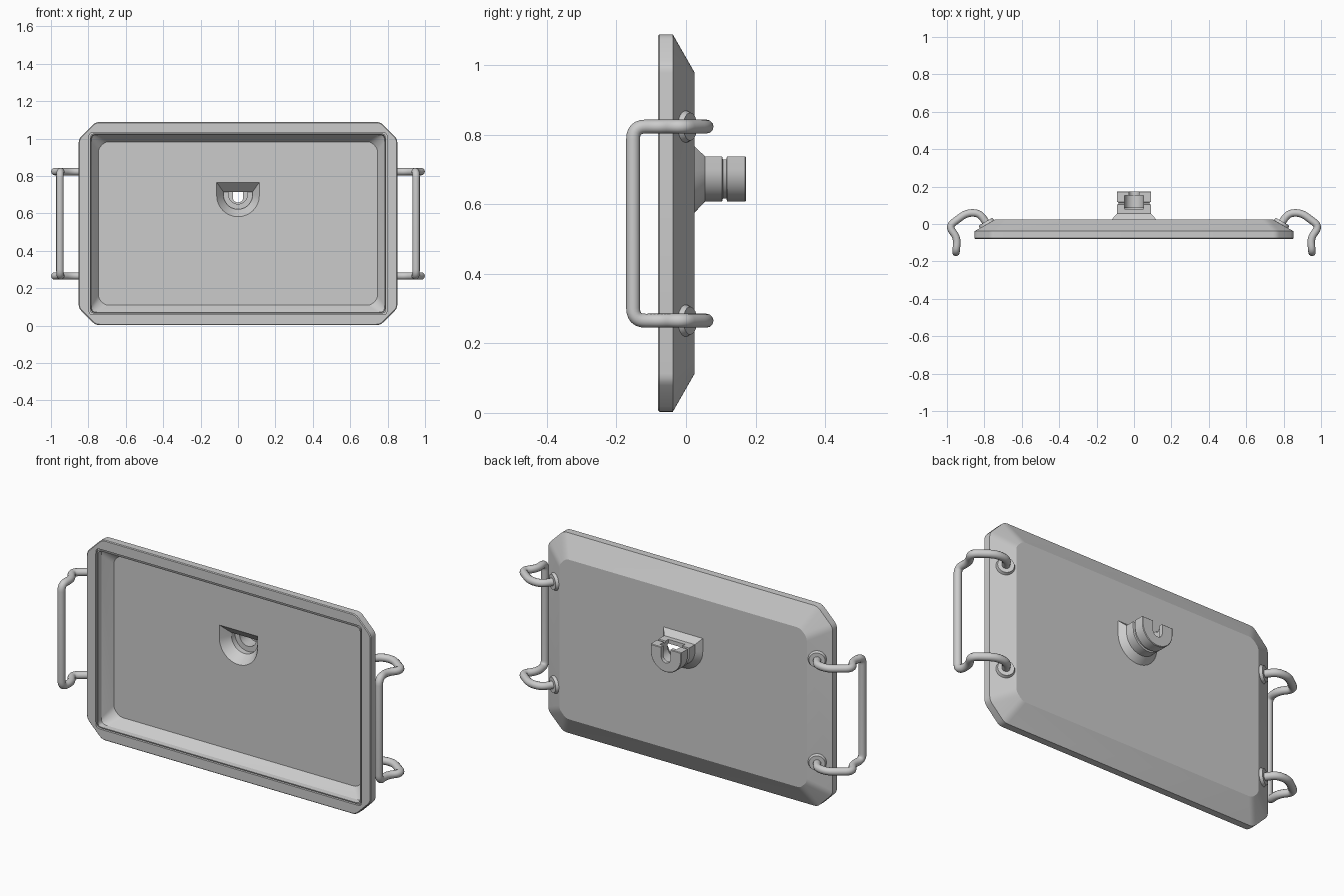
import bpy, bmesh, math
from mathutils import Vector

if "Cube" in bpy.data.objects:
    bpy.data.objects.remove(bpy.data.objects["Cube"])


def finish(obj, angle=30):
    bpy.ops.object.select_all(action='DESELECT')
    obj.select_set(True)
    bpy.context.view_layer.objects.active = obj
    bpy.ops.object.shade_smooth_by_angle(angle=math.radians(angle))


def loft(name, rings):
    """Closed solid through equal-length rings."""
    bm = bmesh.new()
    loops = [[bm.verts.new(p) for p in r] for r in rings]
    n = len(loops[0])
    for a, b in zip(loops, loops[1:]):
        for i in range(n):
            j = (i + 1) % n
            bm.faces.new((a[i], a[j], b[j], b[i]))
    bm.faces.new(loops[0])
    bm.faces.new(loops[-1])
    bmesh.ops.recalc_face_normals(bm, faces=bm.faces)
    me = bpy.data.meshes.new(name)
    bm.to_mesh(me)
    bm.free()
    obj = bpy.data.objects.new(name, me)
    bpy.context.collection.objects.link(obj)
    return obj


def fillet(points, radius, steps, closed=False):
    """Round the corners of a polyline."""
    out, n = [], len(points)
    for i, p in enumerate(points):
        if not closed and i in (0, n - 1):
            out.append(p)
            continue
        a, b = points[i - 1] - p, points[(i + 1) % n] - p
        a = p + a.normalized() * min(radius, a.length * 0.45)
        b = p + b.normalized() * min(radius, b.length * 0.45)
        for k in range(steps + 1):
            t = k / steps
            out.append(a * (1 - t) ** 2 + p * 2 * t * (1 - t) + b * t * t)
    return out


def octagon(inset, y, c):
    """Panel outline with cut corners, inset from the outer edge."""
    x, lo, hi = 0.852 - inset, inset + 0.003, 1.088 - inset
    pts = [(x, lo + c), (x, hi - c), (x - c, hi), (c - x, hi),
           (-x, hi - c), (-x, lo + c), (c - x, lo), (x - c, lo)]
    return fillet([Vector((px, y, pz)) for px, pz in pts], 0.02, 3, True)


def d_ring(hw, top, y, cz=0.70, steps=28):
    """Round-bottomed outline with a flat top."""
    pts = [(-hw, y, top), (hw, y, top)]
    for k in range(steps + 1):
        a = -math.pi * k / steps
        pts.append((hw * math.cos(a), y, cz + hw * math.sin(a)))
    return pts


def cut(obj, cutters):
    bpy.context.view_layer.objects.active = obj
    for c in cutters:
        c.hide_render = True
        m = obj.modifiers.new("cut", 'BOOLEAN')
        m.operation, m.solver, m.object = 'DIFFERENCE', 'EXACT', c
        bpy.ops.object.modifier_apply(modifier=m.name)


# Shallow panel with sloped back, front rim, seam groove and recess
panel = loft("panel", [octagon(*r) for r in (
    (0.11, 0.025, 0.04), (0.0, -0.038, 0.09), (0.0, -0.076, 0.09),
    (0.004, -0.08, 0.088), (0.055, -0.08, 0.012), (0.055, -0.068, 0.012),
    (0.061, -0.068, 0.012), (0.061, -0.078, 0.012), (0.066, -0.078, 0.012),
    (0.068, -0.05, 0.014), (0.106, 0.003, 0.035))])

# Flared spout body with a groove round it
spout = loft("spout", [d_ring(*r) for r in (
    (0.123, 0.771, 0.018, 0.694), (0.118, 0.766, 0.025, 0.694),
    (0.092, 0.737, 0.055), (0.092, 0.737, 0.104), (0.084, 0.729, 0.106),
    (0.084, 0.729, 0.116), (0.092, 0.737, 0.118), (0.092, 0.737, 0.170),
    (0.089, 0.734, 0.173))])

# Hollow throat, opening in the spout top and slot in its end
throat = loft("throat_cutter", [d_ring(*r) for r in (
    (0.116, 0.768, -0.01, 0.696), (0.114, 0.766, 0.003, 0.696),
    (0.078, 0.715, 0.055), (0.078, 0.715, 0.085))])
pocket = loft("pocket_cutter", [d_ring(0.05, 0.80, y, 0.70) for y in (0.08, 0.152)])
slot = loft("slot_cutter", [d_ring(0.028, 0.80, y, 0.686) for y in (0.10, 0.20)])
cut(panel, [throat])
cut(spout, [throat, pocket, slot])
for c in (throat, pocket, slot):
    bpy.data.objects.remove(c)
finish(panel, 25)
finish(spout)

# Bent rod handles and their mounting collars
Z_LO, Z_HI = 0.265, 0.823
BEND = [(0.783, -0.005), (0.825, 0.058), (0.895, 0.06),
        (0.992, -0.012), (0.944, -0.075), (0.952, -0.152)]
for side, s in (("right", 1), ("left", -1)):
    path = [Vector((s * x, y, Z_HI)) for x, y in BEND]
    path += [Vector((s * x, y, Z_LO)) for x, y in reversed(BEND)]
    curve = bpy.data.curves.new(side + "_handle", 'CURVE')
    curve.dimensions = '3D'
    curve.bevel_depth, curve.bevel_resolution = 0.02, 4
    curve.use_fill_caps = True
    pts = fillet(path, 0.036, 6)
    sp = curve.splines.new('POLY')
    sp.points.add(len(pts) - 1)
    for q, p in zip(sp.points, pts):
        q.co = (*p, 1)
    handle = bpy.data.objects.new(side + "_handle", curve)
    bpy.context.collection.objects.link(handle)
    bpy.ops.object.select_all(action='DESELECT')
    handle.select_set(True)
    bpy.context.view_layer.objects.active = handle
    bpy.ops.object.convert(target='MESH')
    finish(bpy.context.object, 60)

    normal = Vector((s * 0.063, 0.11, 0)).normalized()
    for level, z in (("lower", Z_LO), ("upper", Z_HI)):
        bpy.ops.mesh.primitive_cone_add(
            vertices=32, radius1=0.048, radius2=0.04, depth=0.02,
            location=Vector((s * 0.787, 0, z)) + normal * 0.004,
            rotation=normal.to_track_quat('Z', 'Y').to_euler())
        collar = bpy.context.object
        collar.name = f"{side}_{level}_collar"
        finish(collar)
